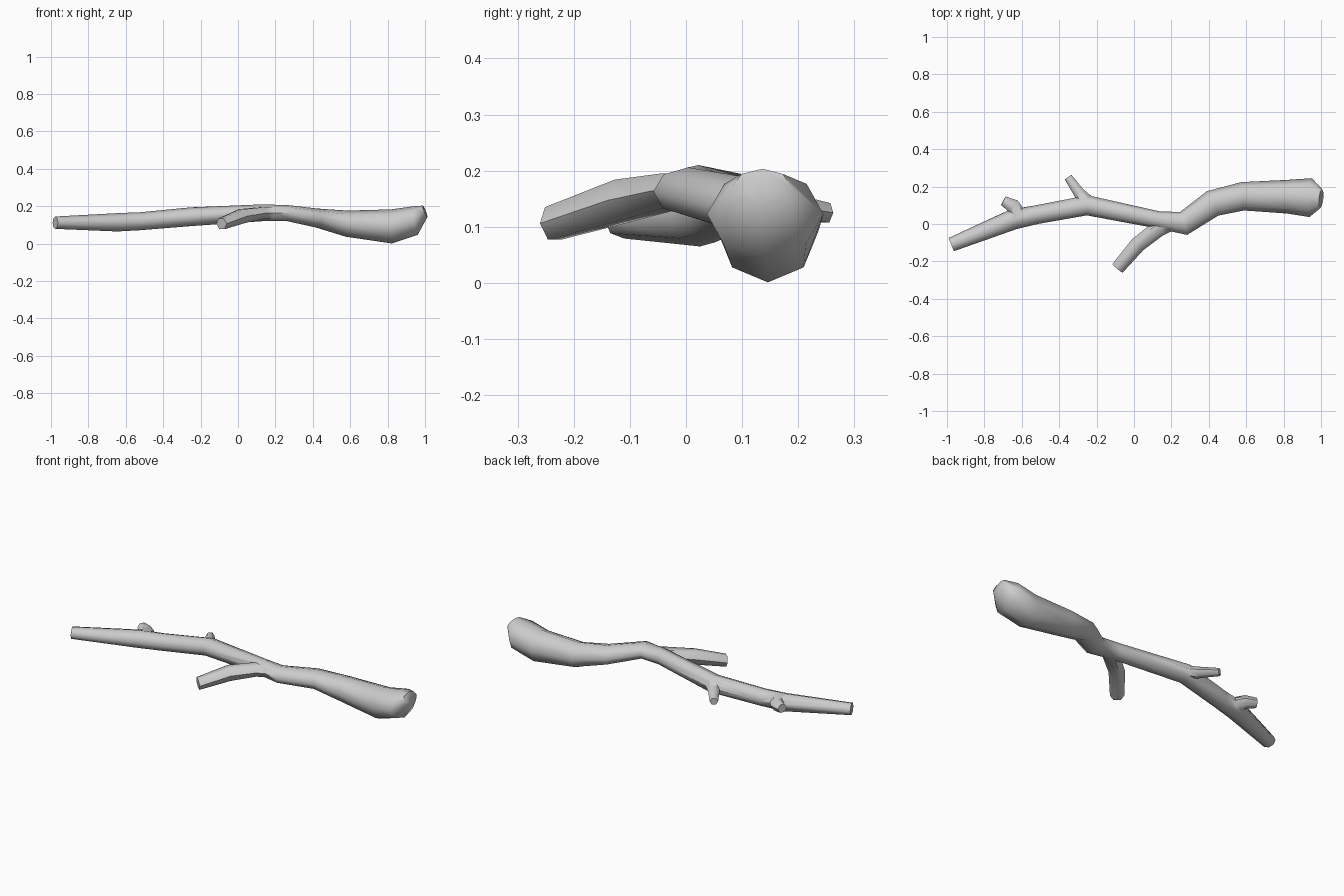
import bpy, bmesh, math
from mathutils import Vector

if "Cube" in bpy.data.objects:
    bpy.data.objects.remove(bpy.data.objects["Cube"])


def limb(name, rings, sides=8):
    """Tapered tube; each ring is (x, y, z, half width, half height)."""
    bm = bmesh.new()
    loops = []
    pts = [Vector(r[:3]) for r in rings]
    for i, (x, y, z, w, h) in enumerate(rings):
        t = pts[min(i + 1, len(pts) - 1)] - pts[max(i - 1, 0)]
        side = Vector((-t.y, t.x, 0)).normalized()
        up = t.cross(side).normalized()
        if up.z < 0:
            up.negate()
        # keep the cross-section nearly upright
        up = up.lerp(Vector((0, 0, 1)), 0.5)
        loop = []
        for k in range(sides):
            a = 2 * math.pi * k / sides
            loop.append(bm.verts.new(pts[i] + side * w * math.cos(a) + up * h * math.sin(a)))
        loops.append(loop)
    for a, b in zip(loops, loops[1:]):
        for k in range(sides):
            n = (k + 1) % sides
            bm.faces.new((a[k], a[n], b[n], b[k]))
    bm.faces.new(loops[0])
    bm.faces.new(loops[-1])
    bmesh.ops.recalc_face_normals(bm, faces=bm.faces)
    me = bpy.data.meshes.new(name)
    bm.to_mesh(me)
    bm.free()
    ob = bpy.data.objects.new(name, me)
    bpy.context.collection.objects.link(ob)
    return ob


# Main crooked bough, thin end to thick end
bough = limb("main_bough", [
    (-0.977, -0.110, 0.112, 0.038, 0.033),
    (-0.645, 0.025, 0.114, 0.055, 0.049),
    (-0.520, 0.050, 0.120, 0.050, 0.048),
    (-0.250, 0.100, 0.144, 0.054, 0.050),
    (0.130, 0.022, 0.165, 0.046, 0.045),
    (0.265, 0.003, 0.163, 0.064, 0.043),
    (0.420, 0.110, 0.137, 0.072, 0.051),
    (0.580, 0.148, 0.107, 0.076, 0.070),
    (0.820, 0.146, 0.092, 0.090, 0.091),
    (0.945, 0.141, 0.123, 0.104, 0.079),
    (1.000, 0.135, 0.172, 0.052, 0.036),
])

# Side branch and two short twigs
twigs = [
    limb("side_branch", [
        (0.200, 0.010, 0.165, 0.045, 0.035),
        (0.130, -0.025, 0.164, 0.044, 0.036),
        (0.020, -0.110, 0.147, 0.042, 0.043),
        (-0.088, -0.237, 0.106, 0.036, 0.034)], 6),
    limb("long_twig", [
        (-0.235, 0.100, 0.145, 0.042, 0.036),
        (-0.295, 0.168, 0.138, 0.030, 0.028),
        (-0.352, 0.250, 0.125, 0.022, 0.020)], 6),
    limb("short_twig", [
        (-0.615, 0.045, 0.120, 0.042, 0.038),
        (-0.648, 0.098, 0.128, 0.038, 0.034),
        (-0.699, 0.124, 0.130, 0.026, 0.026)], 6),
]

# Fuse into one skin
for t in twigs:
    m = bough.modifiers.new("join_" + t.name, 'BOOLEAN')
    m.operation = 'UNION'
    m.solver = 'EXACT'
    m.object = t
bpy.context.view_layer.update()
fused = bpy.data.meshes.new_from_object(
    bough.evaluated_get(bpy.context.evaluated_depsgraph_get()))
bough.modifiers.clear()
bough.data = fused
for t in twigs:
    bpy.data.objects.remove(t)

# Rounded shading with crisp cut ends
bpy.context.view_layer.objects.active = bough
bough.select_set(True)
bpy.ops.object.shade_smooth_by_angle(angle=math.radians(60))
